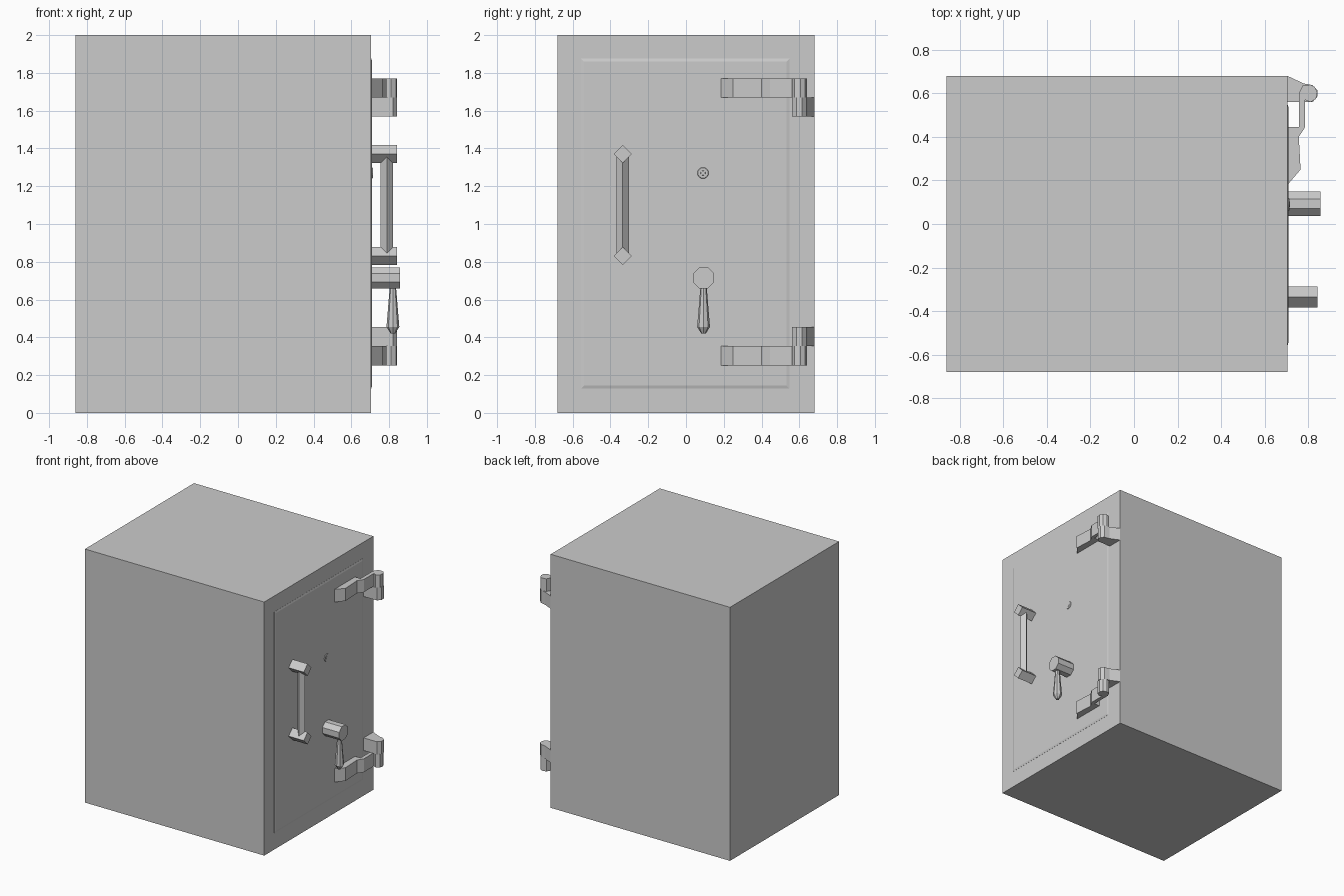
import bpy, bmesh, math
from mathutils import Matrix

cube = bpy.data.objects.get("Cube")
if cube:
    bpy.data.objects.remove(cube, do_unlink=True)

metal = bpy.data.materials.new("grey metal")
metal.use_nodes = True
metal.diffuse_color = (0.6, 0.6, 0.6, 1)
metal.node_tree.nodes["Principled BSDF"].inputs["Base Color"].default_value = (0.6, 0.6, 0.6, 1)

FACE = 0.705          # x of the side that carries the door


def finish(name, bm):
    bmesh.ops.recalc_face_normals(bm, faces=bm.faces)
    mesh = bpy.data.meshes.new(name)
    bm.to_mesh(mesh)
    bm.free()
    mesh.materials.append(metal)
    obj = bpy.data.objects.new(name, mesh)
    bpy.context.collection.objects.link(obj)
    return obj


def loft(name, rings):
    """Skin a row of equal point rings and cap both ends."""
    bm = bmesh.new()
    rows = [[bm.verts.new(p) for p in ring] for ring in rings]
    n = len(rows[0])
    for a, b in zip(rows, rows[1:]):
        for i in range(n):
            j = (i + 1) % n
            bm.faces.new((a[i], a[j], b[j], b[i]))
    bm.faces.new(rows[0])
    bm.faces.new(rows[-1])
    return finish(name, bm)


def prism(name, profile, z0, z1):
    return loft(name, [[(x, y, z) for x, y in profile] for z in (z0, z1)])


def circle(cx, cy, r, n, turn=0.0):
    steps = [turn + math.tau * i / n for i in range(n)]
    return [(cx + r * math.cos(a), cy + r * math.sin(a)) for a in steps]


def panel(x, y0, y1, z0, z1, inset):
    a, b, c, d = y0 + inset, y1 - inset, z0 + inset, z1 - inset
    return [(x, a, c), (x, b, c), (x, b, d), (x, a, d)]


# Cabinet
prism("safe_body", [(-0.86, -0.68), (FACE, -0.68), (FACE, 0.68), (-0.86, 0.68)], 0, 2)

# Slightly raised door with a sloped rim
loft("door", [panel(x, -0.555, 0.547, 0.13, 1.875, inset)
              for x, inset in ((FACE - 0.01, 0), (FACE + 0.001, 0), (FACE + 0.005, 0.014))])

# Pull handle: two diamond posts and a diamond bar
for name, z in (("lower", 0.83), ("upper", 1.37)):
    loft(name + "_handle_post", [[(x, p, q) for p, q in circle(-0.335, z, 0.048, 4)]
                                 for x in (FACE - 0.005, 0.842)])
prism("handle_bar", circle(0.788, -0.335, 0.033, 4), 0.84, 1.36)

# Turning knob with a tapered lever
loft("knob", [[(x, p, q) for p, q in circle(0.093, 0.715, 0.06, 8, math.pi / 8)]
              for x in (FACE - 0.005, 0.857)])
loft("knob_lever", [[(x, y, z) for x, y in circle(0.82, 0.093, r, 8)]
                    for z, r in ((0.7, 0.012), (0.65, 0.018), (0.455, 0.034), (0.42, 0.012))])

# Keyhole rim
bm = bmesh.new()
for radius in (0.018, 0.033):
    bmesh.ops.create_cone(bm, cap_ends=True, segments=16, radius1=radius, radius2=radius - 0.006,
                          depth=0.008 if radius > 0.02 else 0.012)
bmesh.ops.transform(bm, verts=bm.verts,
                    matrix=Matrix.Translation((FACE + 0.005, 0.09, 1.27)) @ Matrix.Rotation(math.pi / 2, 4, "Y"))
finish("keyhole_rim", bm)

# Hinges: a cranked strap on the door and a bracket on the frame, mirrored in height
strap = [(FACE - 0.005, 0.18), (FACE, 0.18), (0.765, 0.25), (0.757, 0.4), (0.786, 0.445),
         (0.786, 0.57), (0.81, 0.56), (0.836, 0.575), (0.842, 0.605), (0.83, 0.63), (0.81, 0.64),
         (0.775, 0.635), (0.757, 0.6), (0.757, 0.445), (FACE - 0.005, 0.445)]
bracket = [(FACE - 0.005, 0.56), (0.82, 0.56), (0.842, 0.585), (0.842, 0.615), (0.82, 0.638),
           (0.78, 0.645), (FACE, 0.68), (FACE - 0.005, 0.68)]
for name, end, middle, inner in (("lower", 0.25, 0.355, 0.455), ("upper", 1.77, 1.67, 1.57)):
    prism(name + "_hinge_strap", strap, end, middle)
    prism(name + "_hinge_bracket", bracket, middle, inner)
